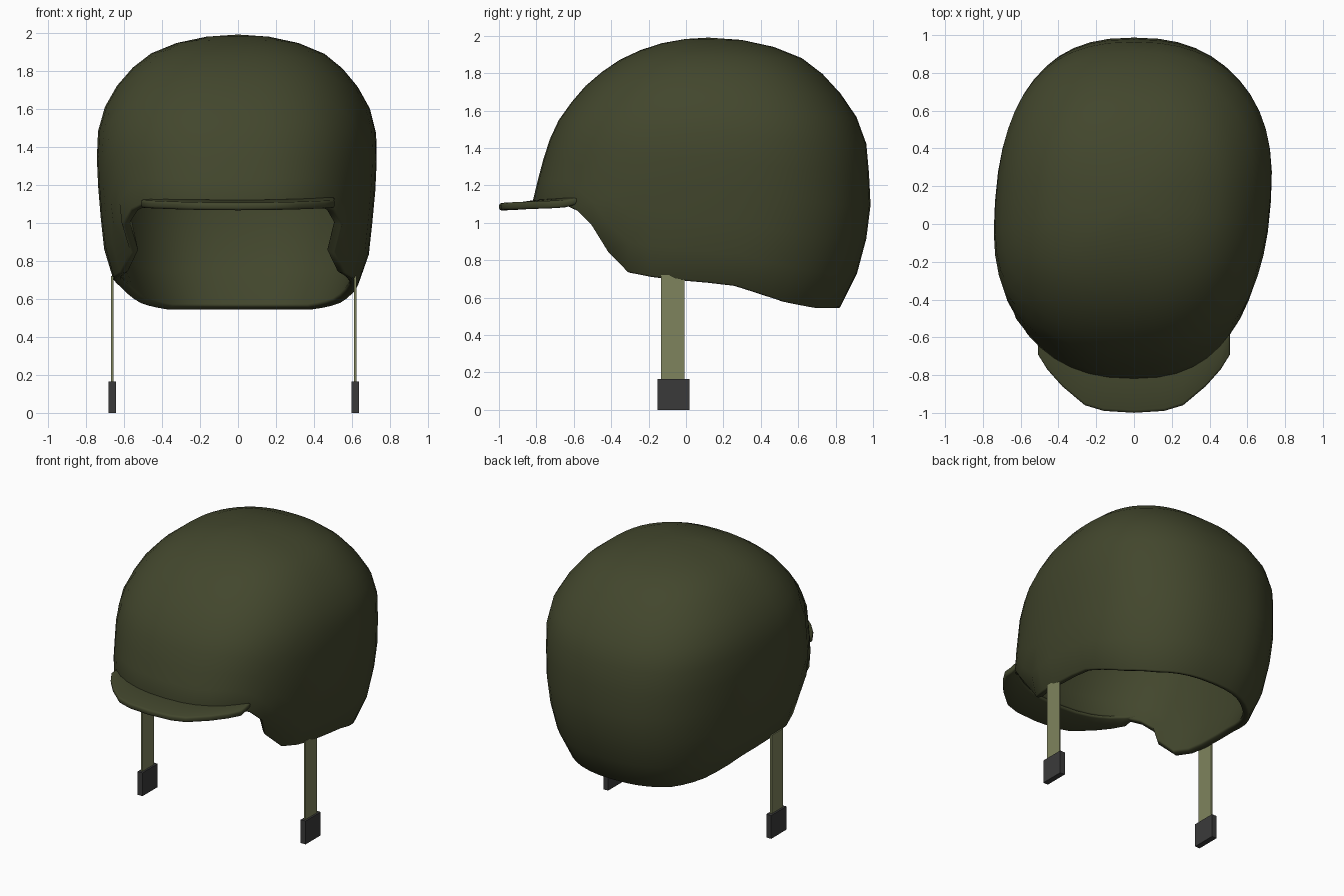
import bpy, bmesh
from math import acos, sin, cos, pi, exp, copysign, radians

if "Cube" in bpy.data.objects:
    bpy.data.objects.remove(bpy.data.objects["Cube"])

TOP, CY, N = 1.99, 0.12, 2.4
# dome levels: z, back y, front y, half width
LEVELS = [(.54, .82, -.84, .58), (.80, .95, -.84, .685), (1.12, .99, -.82, .72),
          (1.42, .965, -.74, .735), (1.57, .91, -.67, .71), (1.75, .78, -.52, .61),
          (1.88, .62, -.34, .475), (1.955, .42, -.15, .29), (1.99, CY, CY, 0)]
# lower edge of the shell: y, z
RIM = [(-.70, 1.11), (-.59, 1.06), (-.50, .97), (-.43, .86), (-.38, .77), (-.30, .725),
       (-.14, .70), (0, .685), (.25, .665), (.45, .61), (.60, .57), (.80, .54)]


def interp(v, xs, ys):
    if v <= xs[0]:
        return ys[0]
    for a, b, p, q in zip(xs, xs[1:], ys, ys[1:]):
        if v <= b:
            return p + (q - p) * (v - a) / (b - a)
    return ys[-1]


def height_angle(z):
    return -acos(max(-1, min(1, (z - .5) / (TOP - .5))))


KEYS = [height_angle(l[0]) for l in LEVELS]


def section(z):
    return [interp(height_angle(z), KEYS, [l[i] for l in LEVELS]) for i in (1, 2, 3)]


def outline(z, a):
    back, front, w = section(z)
    c, s = cos(a), sin(a)
    r = (back if s > 0 else 2 * CY - front) - CY
    return copysign(abs(c) ** (2 / N), c) * w, CY + copysign(abs(s) ** (2 / N), s) * r


def material(name, rgb):
    m = bpy.data.materials.new(name)
    m.diffuse_color = (*rgb, 1)
    m.use_nodes = True
    m.node_tree.nodes["Principled BSDF"].inputs["Base Color"].default_value = m.diffuse_color
    return m


GREEN = material("dark_olive", (.055, .062, .026))
WEB = material("webbing", (.21, .23, .11))
BLACK = material("dark_grey", (.042, .042, .042))


def finish(bm, name, mat, thickness=0, bevel=0, smooth=False):
    me = bpy.data.meshes.new(name)
    bm.to_mesh(me)
    bm.free()
    ob = bpy.data.objects.new(name, me)
    bpy.context.collection.objects.link(ob)
    me.materials.append(mat)
    if thickness:
        m = ob.modifiers.new("thickness", "SOLIDIFY")
        m.thickness, m.offset = thickness, -1
    if bevel:
        m = ob.modifiers.new("round_edges", "BEVEL")
        m.width, m.segments, m.limit_method = bevel, 2, "ANGLE"
        m.angle_limit = radians(50)
    if smooth:
        bpy.ops.object.select_all(action="DESELECT")
        ob.select_set(True)
        bpy.context.view_layer.objects.active = ob
        bpy.ops.object.shade_smooth_by_angle(angle=radians(60))
    return ob


# helmet shell: rings from the shaped rim up to the crown
SEG, RINGS = 48, 12
bm = bmesh.new()
rings = []
for k in range(RINGS):
    ring = []
    for i in range(SEG):
        a = 2 * pi * i / SEG
        rim = interp(outline(.8, a)[1], [r[0] for r in RIM], [r[1] for r in RIM])
        z = rim + (TOP - rim) * sin(pi / 2 * k / RINGS)
        x, y = outline(z, a)
        # ear flaps curl inwards at their front edge
        x *= 1 - .15 * exp(-((y + .42) / .12) ** 2 - ((z - .8) / .1) ** 2)
        # slight hand-made skew
        x += .07 * (y - .2) * (1 - y * y) * min(1, abs(x) / .7)
        ring.append(bm.verts.new((x, y, z)))
    rings.append(ring)
crown = bm.verts.new((0, CY, TOP))
for i in range(SEG):
    j = (i + 1) % SEG
    for lo, hi in zip(rings, rings[1:]):
        bm.faces.new((lo[i], lo[j], hi[j], hi[i]))
    bm.faces.new((rings[-1][i], rings[-1][j], crown))
finish(bm, "helmet_shell", GREEN, .05, .012, True)

# brim: strip from the dome wall out to the visor edge
half = [(0, -1), (.16, -.99), (.26, -.96), (.32, -.91), (.38, -.86), (.46, -.77), (.51, -.69)]
edge = [(-x, y) for x, y in half[:0:-1]] + half
_, front, w = section(1.1)
bm = bmesh.new()
cols = []
for x, y in edge:
    wall = CY - (CY - front) * (1 - abs(x / w) ** N) ** (1 / N) + .04
    wall = max(wall, y + .03)
    lift = .012 * (x / .5) ** 2
    cols.append([bm.verts.new((x, y + (wall - y) * t, z + lift))
                 for t, z in ((0, 1.105), (.5, 1.11), (1, 1.125))])
for a, b in zip(cols, cols[1:]):
    for n in range(2):
        bm.faces.new((a[n], b[n], b[n + 1], a[n + 1]))
finish(bm, "brim", GREEN, .04, .012, True)


# chin straps and buckles
def box(name, mat, centre, size):
    bm = bmesh.new()
    bmesh.ops.create_cube(bm, size=1)
    for v in bm.verts:
        v.co = [c + s * p for c, s, p in zip(centre, size, v.co)]
    return finish(bm, name, mat)


for side, x in (("right", .617), ("left", -.661)):
    box(side + "_strap", WEB, (x, -.07, .42), (.012, .125, .60))
    box(side + "_buckle", BLACK, (x, -.067, .0825), (.038, .17, .165))
